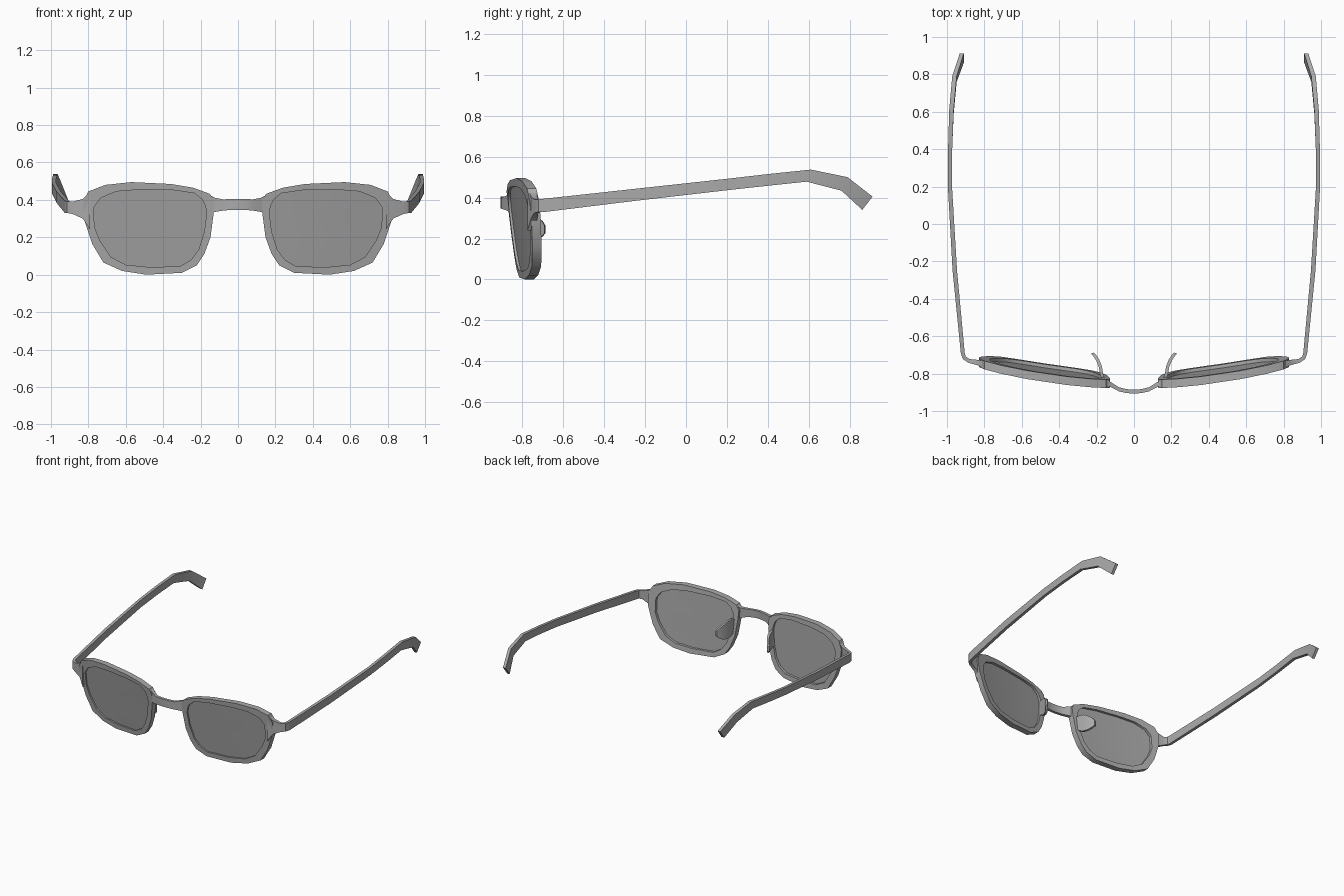
import bpy
import bmesh
import math

cube = bpy.data.objects.get("Cube")
if cube:
    bpy.data.objects.remove(cube, do_unlink=True)


def material(name, value):
    mat = bpy.data.materials.new(name)
    mat.use_nodes = True
    color = (value, value, value, 1)
    mat.diffuse_color = color
    mat.node_tree.nodes["Principled BSDF"].inputs["Base Color"].default_value = color
    return mat


frame_grey = material("frame grey", 0.4)
lens_grey = material("lens grey", 0.36)


def front_depth(x, z):
    """Wrap curve and backward tilt shared by rims and lenses."""
    t = x - 0.14
    return -0.882 + 0.08 * t + 0.113 * t * t + 0.11 * (0.47 - z)


def build(name, rings, mat, closed=False, cap=True, mirror=True, angle=35):
    """Skin a list of equal rings of points into one solid."""
    bm = bmesh.new()
    loops = [[bm.verts.new(p) for p in ring] for ring in rings]
    pairs = list(zip(loops, loops[1:]))
    if closed:
        pairs.append((loops[-1], loops[0]))
    for a, b in pairs:
        n = len(a)
        for i in range(n):
            j = (i + 1) % n
            bm.faces.new((a[i], a[j], b[j], b[i]))
    if cap and not closed:
        for end in (loops[0], loops[-1]):
            face = bm.faces.new(end)
            if len(end) > 4:
                bmesh.ops.poke(bm, faces=[face])
    bmesh.ops.recalc_face_normals(bm, faces=bm.faces)
    mesh = bpy.data.meshes.new(name)
    bm.to_mesh(mesh)
    bm.free()
    mesh.materials.append(mat)
    obj = bpy.data.objects.new(name, mesh)
    bpy.context.collection.objects.link(obj)
    bpy.ops.object.select_all(action='DESELECT')
    obj.select_set(True)
    bpy.context.view_layer.objects.active = obj
    bpy.ops.object.shade_smooth_by_angle(angle=math.radians(angle))
    if mirror:
        obj.modifiers.new("mirror", 'MIRROR').use_mirror_merge = False
    return obj


# Rim and lens outlines, matched point for point
outer = [(.13, .33), (.128, .4), (.15, .432), (.24, .465), (.36, .485), (.57, .495),
         (.71, .48), (.8, .445), (.83, .39), (.825, .3), (.78, .165), (.72, .065),
         (.62, .02), (.49, 0), (.3, .01), (.22, .05), (.18, .11), (.147, .2)]
inner = [(.168, .33), (.175, .37), (.19, .4), (.23, .435), (.345, .452), (.525, .455),
         (.65, .445), (.735, .41), (.77, .36), (.768, .255), (.74, .185), (.68, .095),
         (.6, .053), (.47, .04), (.31, .045), (.25, .08), (.21, .135), (.18, .23)]


def ring(outline, offset, scale=1.0):
    cx, cz = 0.47, 0.25
    points = [(cx + (x - cx) * scale, cz + (z - cz) * scale) for x, z in outline]
    return [(x, front_depth(x, z) + offset, z) for x, z in points]


thickness = 0.045
build("rims", [ring(outer, 0), ring(inner, 0), ring(inner, thickness),
               ring(outer, thickness)], frame_grey, closed=True)

# Thin curved lenses set into the rims
build("lenses", [ring(inner, 0.012, s) for s in (0.3, 0.65, 1.0)]
      + [ring(inner, 0.026, s) for s in (1.0, 0.65, 0.3)], lens_grey)


def strip(outside, inside, high, low, lean=0.0):
    """Four-cornered section; lean moves the lower edge in y."""
    (ox, oy), (ix, iy) = outside, inside
    return [(ox, oy, high), (ix, iy, high),
            (ix, iy + lean, low), (ox, oy + lean, low)]


# Bridge bowed forward between the rims
half = [(.15, -.862, -.83, .425, .325), (.125, -.872, -.845, .412, .335),
        (.08, -.895, -.873, .403, .343), (.04, -.904, -.883, .404, .346)]
profile = [(-x, *rest) for x, *rest in half] + [(0, -.907, -.886, .405, .347)] + half[::-1]
build("bridge", [strip((x, f), (x, b), high, low) for x, f, b, high, low in profile],
      frame_grey, mirror=False)

# Flared end pieces that turn the corner towards the arms
build("end_pieces", [
    strip((.79, -.775), (.79, -.735), .445, .24),
    strip((.83, -.757), (.83, -.727), .405, .3),
    strip((.885, -.742), (.88, -.722), .39, .325),
    strip((.915, -.722), (.9, -.708), .392, .33),
    strip((.926, -.69), (.905, -.69), .395, .33)], frame_grey)

# Arms: y, outer x, width, top, bottom, lean of the lower edge
arm = [(-.69, .926, .021, .395, .33, 0), (-.25, .97, .024, .443, .384, 0),
       (.2, .995, .022, .492, .436, 0), (.4, .994, .022, .515, .458, 0),
       (.61, .988, .024, .537, .478, -.02), (.79, .972, .024, .5, .434, -.03),
       (.912, .932, .022, .405, .34, -.05)]
build("arms", [strip((x, y), (x - w, y), high, low, lean)
               for y, x, w, high, low, lean in arm], frame_grey)

# Nose pads: rounded plates flaring outwards at the back
pad = [(-.845, .15, .325, .25), (-.8, .165, .33, .21), (-.76, .172, .325, .193),
       (-.725, .186, .305, .195), (-.7, .203, .285, .21), (-.688, .215, .265, .225)]
build("nose_pads", [strip((x, y), (x + 0.016, y - 0.005), high, low)
                    for y, x, high, low in pad], frame_grey)
